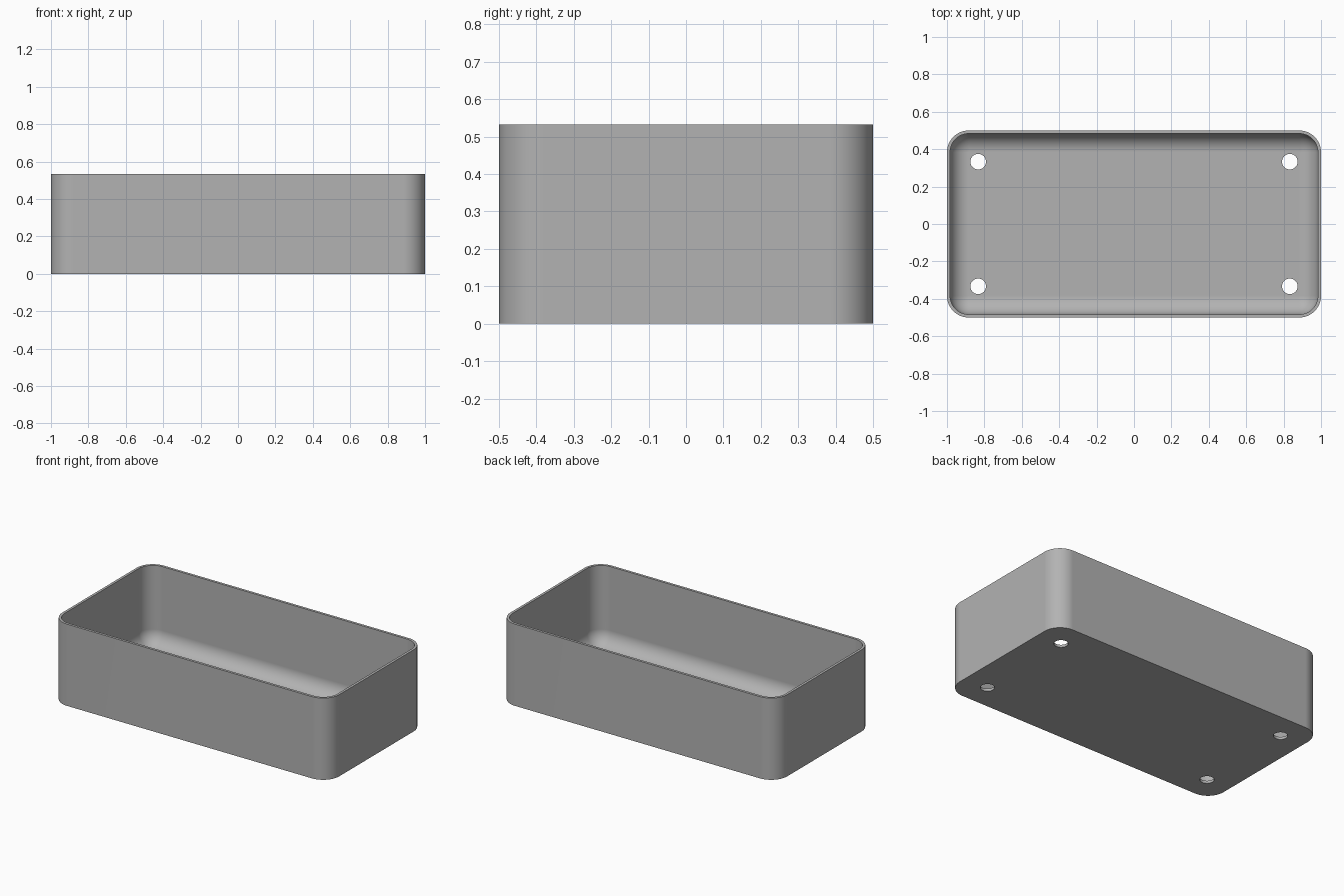
import bpy, bmesh, math

cube = bpy.data.objects.get("Cube")
if cube:
    bpy.data.objects.remove(cube, do_unlink=True)

HEIGHT, CORNER, WALL, FILLET = 0.533, 0.1167, 0.0167, 0.1
STEPS = 12

grey = bpy.data.materials.new("grey plastic")
grey.use_nodes = True
grey.diffuse_color = (0.45, 0.45, 0.45, 1)
grey.node_tree.nodes["Principled BSDF"].inputs["Base Color"].default_value = (0.45, 0.45, 0.45, 1)


def rounded_ring(bm, inset, z):
    """Rounded rectangle of vertices, moved inward from the outer wall."""
    radius = max(CORNER - inset, 0)
    ring = []
    for quarter, (sx, sy) in enumerate(((1, 1), (-1, 1), (-1, -1), (1, -1))):
        for i in range(STEPS + 1):
            a = (quarter + i / STEPS) * math.pi / 2
            ring.append(bm.verts.new((sx * (1 - CORNER) + radius * math.cos(a),
                                      sy * (0.5 - CORNER) + radius * math.sin(a), z)))
    return ring


# Section from the underside, up the outside, over the rim and down to the floor
section = [(0, 0), (0, HEIGHT), (WALL, HEIGHT)]
for i in range(STEPS + 1):
    a = i / STEPS * math.pi / 2
    section.append((WALL + FILLET * (1 - math.cos(a)), WALL + FILLET * (1 - math.sin(a))))

bm = bmesh.new()
rings = [rounded_ring(bm, *point) for point in section]
bm.faces.new(rings[0])
bm.faces.new(rings[-1])
for low, high in zip(rings, rings[1:]):
    for i in range(len(low)):
        j = (i + 1) % len(low)
        bm.faces.new((low[i], low[j], high[j], high[i]))
bmesh.ops.remove_doubles(bm, verts=bm.verts, dist=0.0005)
bmesh.ops.recalc_face_normals(bm, faces=bm.faces)
mesh = bpy.data.meshes.new("tray")
bm.to_mesh(mesh)
bm.free()
tray = bpy.data.objects.new("tray", mesh)
bpy.context.collection.objects.link(tray)
mesh.materials.append(grey)

# Four screw holes through the floor
bm = bmesh.new()
for x in (-0.833, 0.833):
    for y in (-0.333, 0.333):
        made = bmesh.ops.create_cone(bm, cap_ends=True, segments=40,
                                     radius1=0.0417, radius2=0.0417, depth=0.2)
        bmesh.ops.translate(bm, verts=made["verts"], vec=(x, y, 0))
cut_mesh = bpy.data.meshes.new("hole_cutter")
bm.to_mesh(cut_mesh)
bm.free()
cut_mesh.materials.append(grey)
cutter = bpy.data.objects.new("hole_cutter", cut_mesh)
bpy.context.collection.objects.link(cutter)

cut = tray.modifiers.new("screw holes", "BOOLEAN")
cut.operation, cut.solver, cut.object = "DIFFERENCE", "EXACT", cutter
bpy.ops.object.select_all(action="DESELECT")
tray.select_set(True)
bpy.context.view_layer.objects.active = tray
bpy.ops.object.modifier_apply(modifier=cut.name)
bpy.data.objects.remove(cutter, do_unlink=True)

# Smooth corners and fillet, crisp rim, flat panels
bpy.ops.object.shade_smooth_by_angle(angle=math.radians(35))
weighted = tray.modifiers.new("flat panels", "WEIGHTED_NORMAL")
weighted.keep_sharp = True
